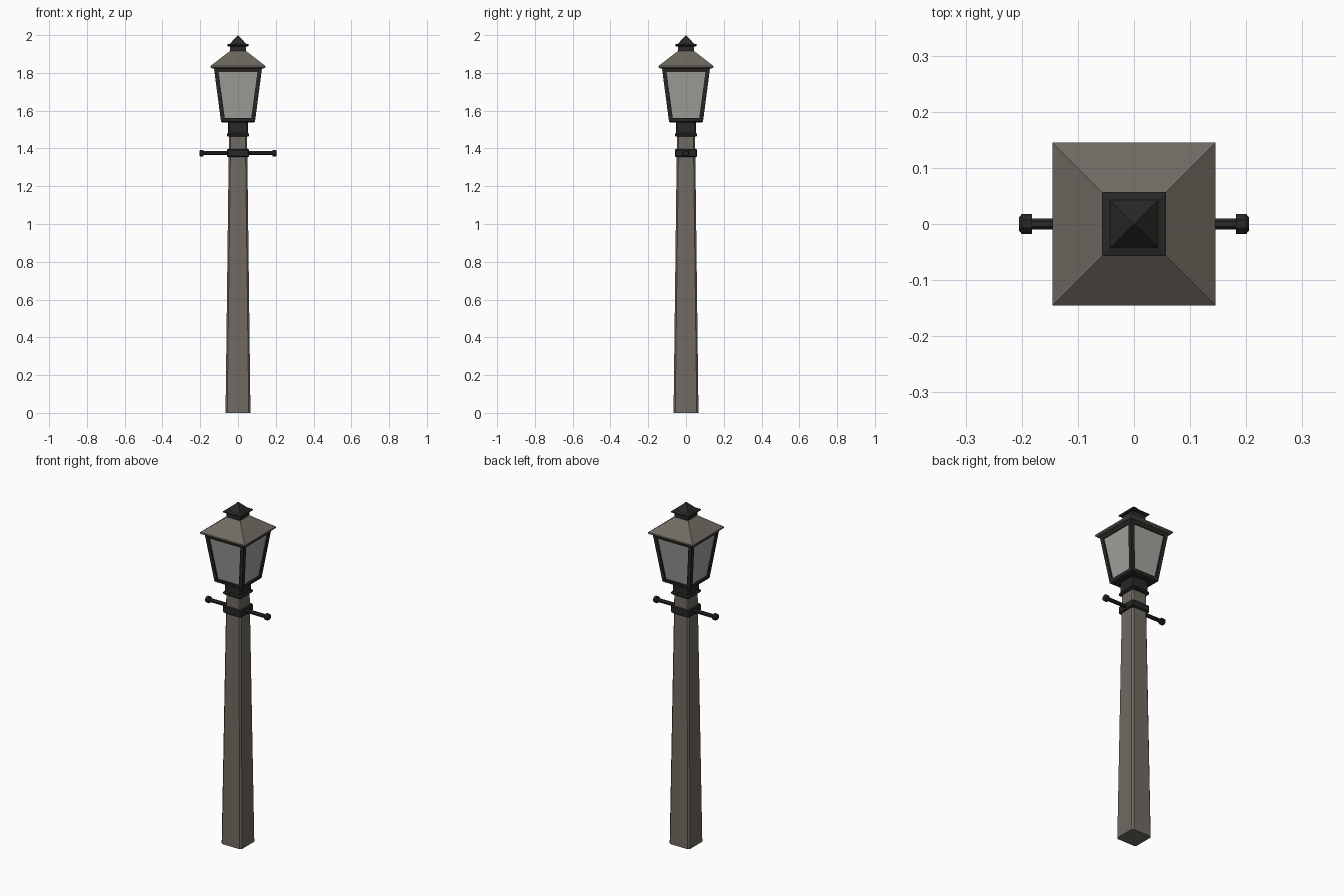
import bpy, bmesh, math

if "Cube" in bpy.data.objects:
    bpy.data.objects.remove(bpy.data.objects["Cube"])


def material(name, rgb):
    m = bpy.data.materials.new(name)
    m.diffuse_color = (*rgb, 1)
    m.use_nodes = True
    m.node_tree.nodes["Principled BSDF"].inputs["Base Color"].default_value = m.diffuse_color
    return m


STONE = material("weathered_grey", (0.16, 0.143, 0.12))
IRON = material("dark_iron", (0.022, 0.021, 0.02))
GLASS = material("frosted_glass", (0.36, 0.36, 0.34))


def finish(name, bm, mat):
    bmesh.ops.recalc_face_normals(bm, faces=bm.faces)
    mesh = bpy.data.meshes.new(name)
    bm.to_mesh(mesh)
    bm.free()
    mesh.materials.append(mat)
    obj = bpy.data.objects.new(name, mesh)
    bpy.context.collection.objects.link(obj)
    return obj


def square_outline(h, c):
    """Square of half width h, with corners cut by c."""
    if c == 0:
        return [(h, h), (-h, h), (-h, -h), (h, -h)]
    k = h - c
    return [(h, k), (k, h), (-k, h), (-h, k), (-h, -k), (-k, -h), (k, -h), (h, -k)]


def loft(name, levels, mat, cut=0.0):
    """Stack square sections given as (half width, z, optional centre x, y)."""
    bm = bmesh.new()
    rings = []
    for h, z, *c in levels:
        cx, cy = c or (0, 0)
        rings.append([bm.verts.new((x + cx, y + cy, z)) for x, y in square_outline(h, cut)])
    for a, b in zip(rings, rings[1:]):
        for i in range(len(a)):
            j = (i + 1) % len(a)
            bm.faces.new((a[i], a[j], b[j], b[i]))
    bm.faces.new(rings[0])
    bm.faces.new(rings[-1])
    bmesh.ops.remove_doubles(bm, verts=bm.verts, dist=1e-5)
    return finish(name, bm, mat)


def turned_x(name, profile, z, mat, sides=8):
    """Faceted round part along x from (x, radius) pairs."""
    bm = bmesh.new()
    rings = []
    for x, r in profile:
        angles = [(i + 0.5) * math.tau / sides for i in range(sides)]
        rings.append([bm.verts.new((x, r * math.cos(t), z + r * math.sin(t))) for t in angles])
    for a, b in zip(rings, rings[1:]):
        for i in range(sides):
            j = (i + 1) % sides
            bm.faces.new((a[i], a[j], b[j], b[i]))
    bm.faces.new(rings[0])
    bm.faces.new(rings[-1])
    return finish(name, bm, mat)


# Tapered post with chamfered corners
loft("post", [(0.066, 0), (0.048, 1.48)], STONE, 0.009)

# Ladder bar, its clamp and end knobs
loft("bar_clamp", [(0.054, 1.354), (0.059, 1.359), (0.059, 1.391), (0.054, 1.396)], IRON, 0.006)
turned_x("ladder_bar", [(-0.19, 0.011), (0.19, 0.011)], 1.375, IRON)
for side, label in ((-1, "left"), (1, "right")):
    turned_x(f"{label}_bar_knob",
             [(side * 0.182, 0.019), (side * 0.2, 0.019), (side * 0.205, 0.013)], 1.375, IRON)

# Neck joining post and lantern
loft("neck", [(0.053, 1.462), (0.059, 1.467), (0.059, 1.475), (0.053, 1.482), (0.053, 1.545)],
     IRON, 0.006)

# Lantern frame: base, top rail and four leaning corner bars
loft("lantern_base", [(0.084, 1.538), (0.09, 1.542), (0.092, 1.56)], IRON)
loft("lantern_top_rail", [(0.124, 1.805), (0.128, 1.832)], IRON)
for sx in (-1, 1):
    for sy in (-1, 1):
        label = ("front" if sy < 0 else "back") + ("_left" if sx < 0 else "_right")
        loft(f"{label}_corner_bar",
             [(0.011, 1.55, sx * 0.080, sy * 0.080), (0.011, 1.815, sx * 0.115, sy * 0.115)], IRON)

# Glass set slightly behind the frame
loft("glass", [(0.083, 1.555), (0.118, 1.81)], GLASS)

# Hipped roof with a thin eave
loft("roof", [(0.138, 1.824), (0.145, 1.829), (0.145, 1.837), (0.04, 1.918)], STONE)

# Vent, brim and pointed finial
loft("vent", [(0.043, 1.908), (0.043, 1.944)], IRON)
loft("vent_brim", [(0.050, 1.94), (0.057, 1.944), (0.057, 1.95), (0.045, 1.954)], IRON)
loft("finial", [(0.045, 1.952), (0.0, 2.0)], IRON)
